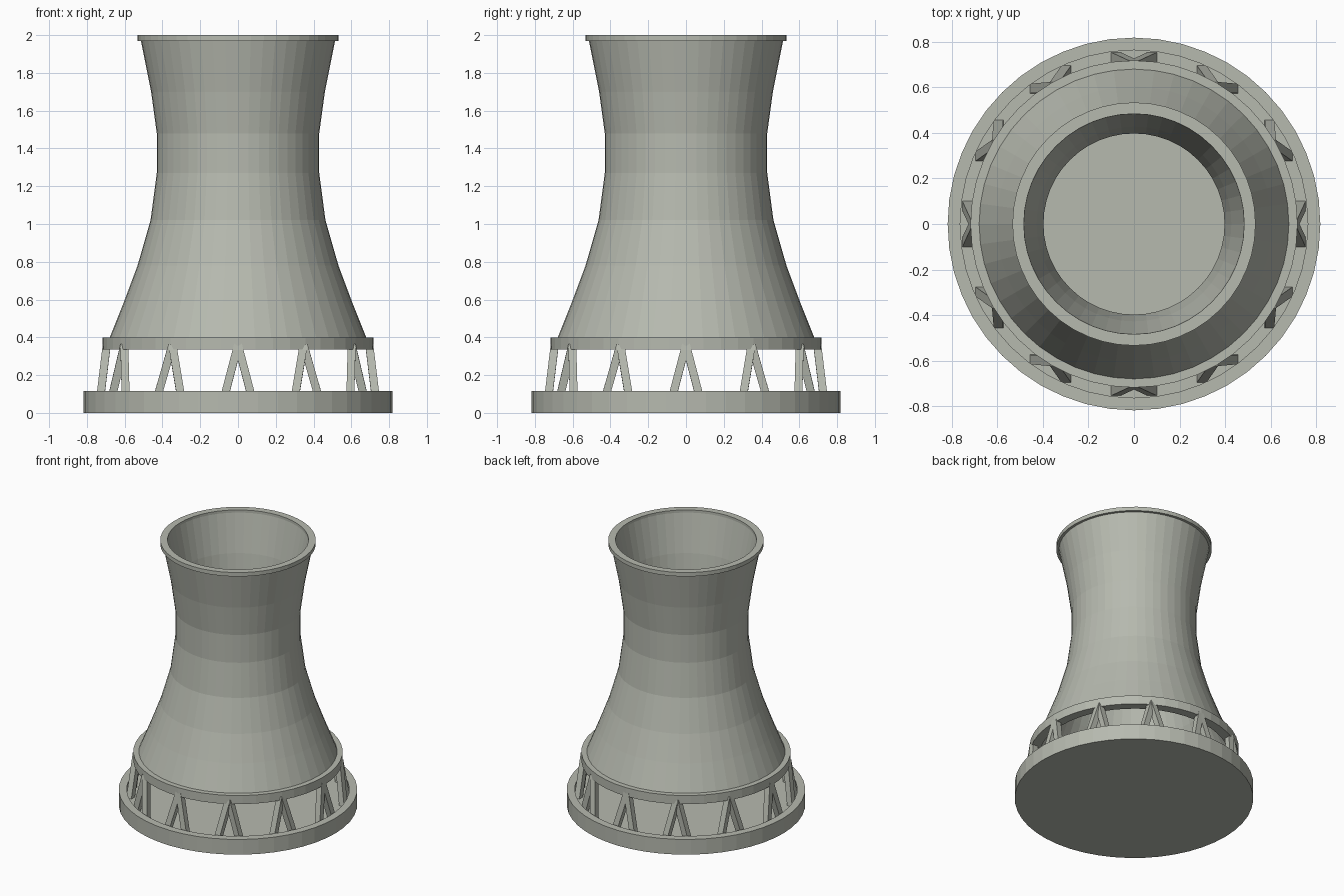
import bpy, bmesh, math
from mathutils import Vector

if "Cube" in bpy.data.objects:
    bpy.data.objects.remove(bpy.data.objects["Cube"])

SIDES = 48
concrete = bpy.data.materials.new("concrete_grey")
concrete.diffuse_color = (0.47, 0.49, 0.43, 1.0)
concrete.use_nodes = True
concrete.node_tree.nodes["Principled BSDF"].inputs["Base Color"].default_value = concrete.diffuse_color


def finish(name, bm):
    bmesh.ops.recalc_face_normals(bm, faces=bm.faces)
    mesh = bpy.data.meshes.new(name)
    bm.to_mesh(mesh)
    bm.free()
    mesh.materials.append(concrete)
    obj = bpy.data.objects.new(name, mesh)
    bpy.context.collection.objects.link(obj)
    return obj


def lathe(name, profile, closed=True):
    """Revolve (radius, z) points; a radius of zero becomes a disc centre."""
    bm = bmesh.new()
    verts = [bm.verts.new((r, 0, z)) for r, z in profile]
    pairs = list(zip(verts, verts[1:]))
    if closed:
        pairs.append((verts[-1], verts[0]))
    edges = [bm.edges.new(p) for p in pairs]
    bmesh.ops.spin(bm, geom=verts + edges, cent=(0, 0, 0), axis=(0, 0, 1),
                   angle=math.tau, steps=SIDES, use_merge=True)
    bmesh.ops.remove_doubles(bm, verts=bm.verts, dist=1e-5)
    return finish(name, bm)


# Basin with a raised kerb and a sunken floor
lathe("basin", [(0, 0), (0.817, 0), (0.817, 0.115), (0.762, 0.115),
                (0.762, 0.06), (0, 0.06)], closed=False)

# Ring beam carrying the shell
lathe("ring_beam", [(0.65, 0.335), (0.717, 0.335), (0.717, 0.40), (0.65, 0.40)])

# Thin waisted shell
outer = [(0.683, 0.39), (0.603, 0.59), (0.532, 0.78), (0.463, 1.02), (0.430, 1.27),
         (0.430, 1.48), (0.460, 1.70), (0.516, 1.98)]
inner = [(r - 0.033, z) for r, z in reversed(outer)]
lathe("shell", outer + inner)

# Rim at the mouth
lathe("top_rim", [(0.483, 1.97), (0.533, 1.97), (0.533, 2.0), (0.483, 2.0)])

# Twelve pairs of leaning square struts
bm = bmesh.new()
for i in range(12):
    a = math.tau * i / 12
    radial = Vector((math.cos(a), math.sin(a), 0))
    tangent = Vector((-math.sin(a), math.cos(a), 0))
    top = radial * 0.695 + Vector((0, 0, 0.36))
    for side in (-1, 1):
        foot = radial * 0.732 + tangent * (0.08 * side) + Vector((0, 0, 0.055))
        axis = top - foot
        cube = bmesh.ops.create_cube(bm, size=1)["verts"]
        turn = Vector((0, 0, 1)).rotation_difference(axis)
        for v in cube:
            local = Vector((v.co.x * 0.042, v.co.y * 0.042, v.co.z * axis.length))
            v.co = turn @ local + (top + foot) / 2
finish("support_struts", bm)
